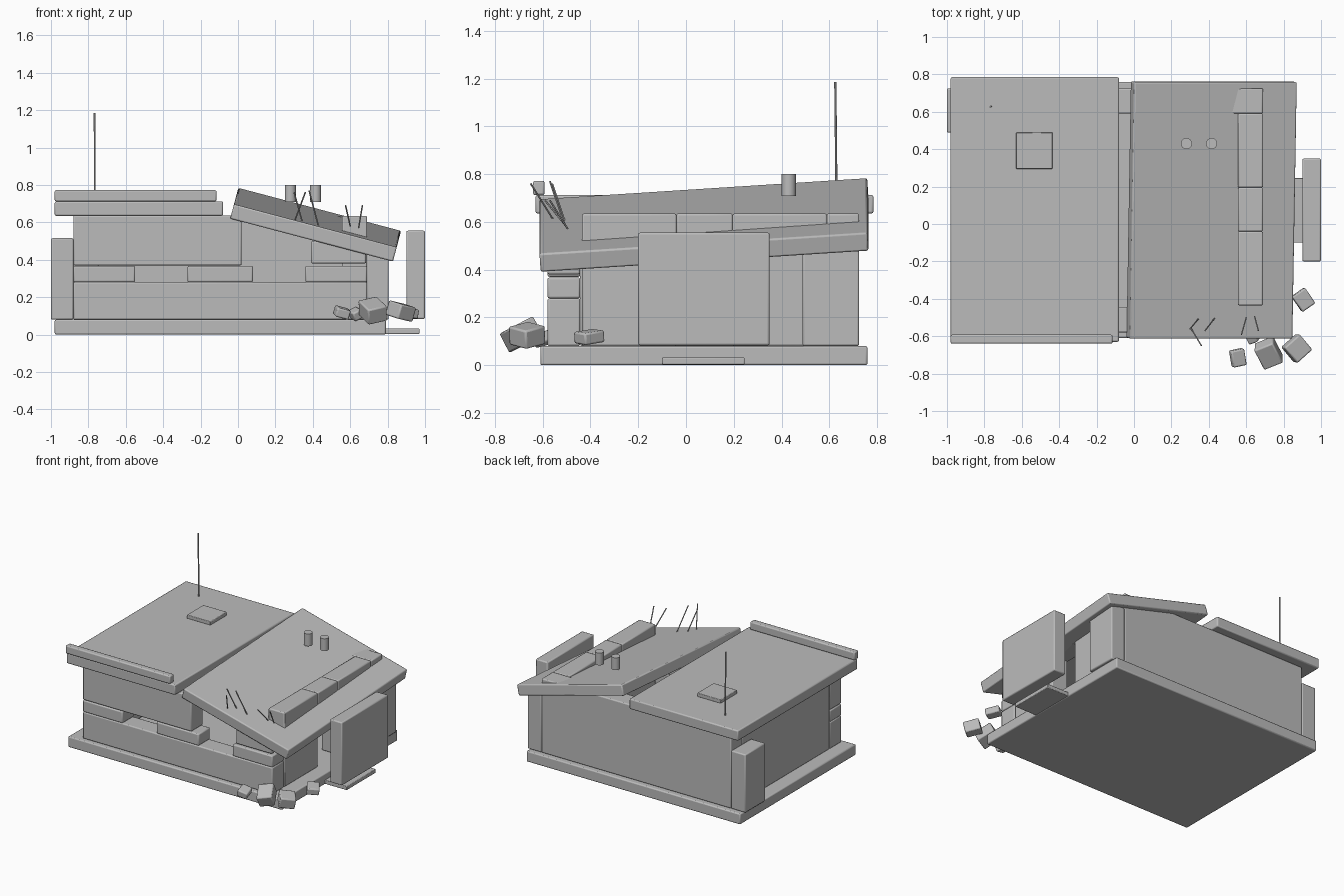
import bpy
import math
from mathutils import Vector

cube = bpy.data.objects.get("Cube")
if cube:
    bpy.data.objects.remove(cube, do_unlink=True)

concrete = bpy.data.materials.new("grey_concrete")
concrete.use_nodes = True
GREY = (0.5, 0.5, 0.5, 1)
concrete.diffuse_color = GREY
concrete.node_tree.nodes["Principled BSDF"].inputs["Base Color"].default_value = GREY


def finish(name, bevel=0.0):
    ob = bpy.context.object
    ob.name = name
    ob.data.materials.append(concrete)
    if bevel:
        mod = ob.modifiers.new("soft_edges", "BEVEL")
        mod.width = bevel
        mod.segments = 2
    bpy.ops.object.shade_smooth_by_angle(angle=math.radians(40))
    return ob


def block(name, centre, size, turn=(0, 0, 0), bevel=0.008):
    bpy.ops.mesh.primitive_cube_add(size=1, location=centre)
    ob = bpy.context.object
    for v in ob.data.vertices:
        v.co = v.co * Vector(size)
    ob.rotation_euler = [math.radians(a) for a in turn]
    return finish(name, bevel)


def box(name, x, y, z, bevel=0.008):
    spans = (x, y, z)
    return block(name, [(a + b) / 2 for a, b in spans], [b - a for a, b in spans], bevel=bevel)


def rod(name, start, end, radius, sides=8):
    a, b = Vector(start), Vector(end)
    bpy.ops.mesh.primitive_cylinder_add(vertices=sides, radius=radius, depth=(b - a).length,
                                        location=(a + b) / 2)
    bpy.context.object.rotation_euler = (b - a).to_track_quat("Z", "Y").to_euler()
    return finish(name)


# Ground slab and doorstep
box("foundation", (-0.98, 0.79), (-0.61, 0.76), (0, 0.08))
box("doorstep", (0.70, 0.97), (-0.10, 0.245), (0.003, 0.032), 0.004)

# Front wall: low wall, three slit pillars, broken upper wall
front = (-0.58, -0.443)
box("front_lower_wall", (-0.88, 0.69), front, (0.08, 0.28))
for i, span in enumerate([(-0.88, -0.55), (-0.27, 0.08), (0.36, 0.69)]):
    box(f"slit_pillar_{i + 1}", span, front, (0.28, 0.367))
box("front_upper_wall", (-0.88, 0.02), front, (0.37, 0.637))
box("front_broken_wall", (0.39, 0.685), front, (0.38, 0.50))

# Back and side walls
TOP = 0.635
box("back_wall", (-0.88, 0.69), (0.59, 0.725), (0.08, TOP))
box("left_wall", (-0.88, -0.745), (-0.443, 0.59), (0.08, TOP))
side = (0.555, 0.69)
box("right_wall_front", side, (-0.435, -0.04), (0.08, TOP))
box("right_wall_back", side, (0.195, 0.59), (0.08, TOP))
box("door_lintel", side, (-0.04, 0.195), (0.48, TOP))

# Rear buttresses
for name, span in (("left_buttress", (-1.0, -0.88)), ("right_buttress", (0.69, 0.805))):
    box(name, span, (0.488, 0.725), (0.08, 0.515))

# Heavy door
box("blast_door", (0.90, 1.0), (-0.20, 0.35), (0.083, 0.555))

# Roofs
box("left_roof", (-0.98, -0.08), (-0.63, 0.785), (0.635, 0.712))
box("roof_parapet", (-0.98, -0.115), (-0.64, -0.592), (0.712, 0.772))
block("sunken_right_roof", (0.415, 0.075, 0.587), (0.90, 1.375, 0.08), (3.8, 14.8, 0))

# Roof fittings
box("roof_hatch", (-0.63, -0.435), (0.295, 0.49), (0.71, 0.738), 0.004)
rod("antenna", (-0.765, 0.63, 0.70), (-0.767, 0.625, 1.185), 0.005)
for i, x in enumerate((0.28, 0.415)):
    rod(f"vent_pipe_{i + 1}", (x, 0.43, 0.708), (x, 0.43, 0.80), 0.03, 24)

# Exposed bars at the broken roof edge
bars = [((0.35, -0.50, 0.58), (0.30, -0.56, 0.76)),
        ((0.30, -0.55, 0.60), (0.36, -0.65, 0.76)),
        ((0.43, -0.505, 0.58), (0.38, -0.57, 0.77)),
        ((0.60, -0.50, 0.58), (0.575, -0.59, 0.69)),
        ((0.645, -0.495, 0.57), (0.665, -0.57, 0.69))]
for i, (low, high) in enumerate(bars):
    rod(f"bent_bar_{i + 1}", low, high, 0.004, 6)

# Rubble chunks
chunks = [((0.555, -0.715, 0.118), (0.075, 0.09, 0.05), (10, 15, 12)),
          ((0.63, -0.60, 0.11), (0.055, 0.07, 0.05), (15, -25, 20)),
          ((0.72, -0.69, 0.128), (0.11, 0.13, 0.09), (25, -12, 22)),
          ((0.87, -0.665, 0.125), (0.11, 0.11, 0.08), (12, 10, 42)),
          ((0.905, -0.405, 0.118), (0.085, 0.10, 0.05), (8, 5, 35))]
for i, (centre, size, turn) in enumerate(chunks):
    block(f"rubble_{i + 1}", centre, size, turn)
